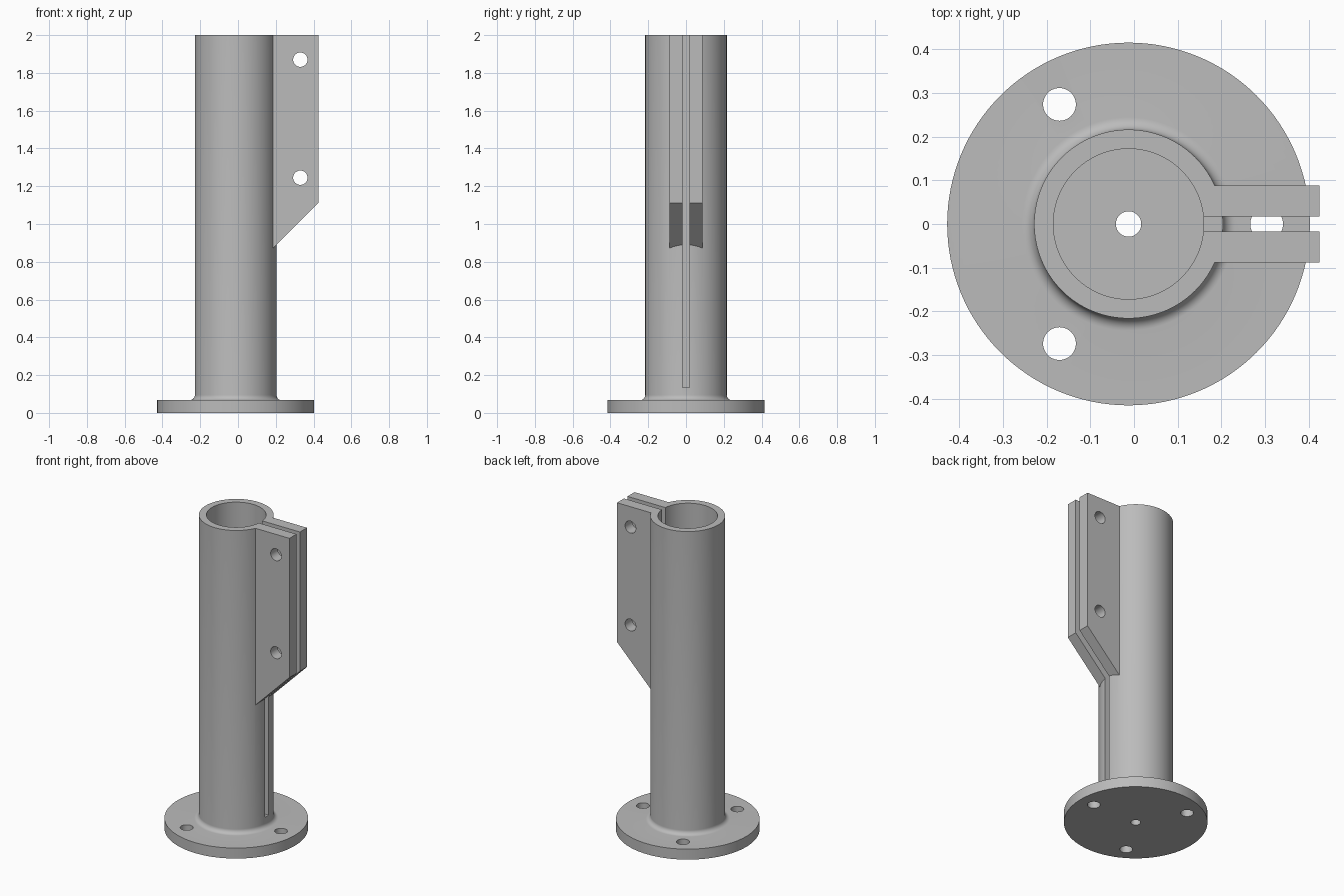
import bpy, bmesh
from math import sin, cos, pi, radians
from mathutils import Matrix, Vector

cube = bpy.data.objects.get("Cube")
if cube:
    bpy.data.objects.remove(cube, do_unlink=True)

AXIS = -0.0125          # x of the tube axis
HEIGHT = 2.0
FLANGE_R, FLANGE_Z = 0.415, 0.067
TUBE_R, BORE_R, FILLET = 0.216, 0.172, 0.028
SLOT_HALF, EAR_HALF = 0.0175, 0.0885

grey = bpy.data.materials.new("plain grey")
grey.use_nodes = True
colour = (0.5, 0.5, 0.5, 1)
grey.diffuse_color = colour
grey.node_tree.nodes["Principled BSDF"].inputs["Base Color"].default_value = colour


def finish(name, bm):
    bmesh.ops.recalc_face_normals(bm, faces=bm.faces)
    mesh = bpy.data.meshes.new(name)
    bm.to_mesh(mesh)
    bm.free()
    mesh.materials.append(grey)
    obj = bpy.data.objects.new(name, mesh)
    bpy.context.collection.objects.link(obj)
    return obj


def lathe(name, profile, steps=128):
    """Spin a closed (radius, z) outline around the tube axis."""
    bm = bmesh.new()
    rings = []
    for i in range(steps):
        a = 2 * pi * i / steps
        rings.append([bm.verts.new((AXIS + r * cos(a), r * sin(a), z)) for r, z in profile])
    n = len(profile)
    for i in range(steps):
        p, q = rings[i], rings[(i + 1) % steps]
        for j in range(n):
            k = (j + 1) % n
            bm.faces.new((p[j], q[j], q[k], p[k]))
    return finish(name, bm)


def slab(name, outline, half):
    """Extrude an (x, z) outline from y = -half to y = half."""
    bm = bmesh.new()
    face = bm.faces.new([bm.verts.new((x, -half, z)) for x, z in outline])
    new = bmesh.ops.extrude_face_region(bm, geom=[face])["geom"]
    verts = [v for v in new if isinstance(v, bmesh.types.BMVert)]
    bmesh.ops.translate(bm, verts=verts, vec=(0, 2 * half, 0))
    return finish(name, bm)


def drill(name, centre, radius, depth, along_y=False):
    bm = bmesh.new()
    turn = Matrix.Rotation(pi / 2, 4, "X") if along_y else Matrix()
    bmesh.ops.create_cone(bm, cap_ends=True, segments=48, radius1=radius, radius2=radius,
                          depth=depth, matrix=Matrix.Translation(Vector(centre)) @ turn)
    return finish(name, bm)


def combine(obj, tool, operation):
    tool.hide_render = True
    bpy.context.view_layer.objects.active = obj
    mod = obj.modifiers.new(operation.title(), "BOOLEAN")
    mod.operation, mod.solver, mod.object = operation, "EXACT", tool
    bpy.ops.object.modifier_apply(modifier=mod.name)
    bpy.data.objects.remove(tool, do_unlink=True)


# Flange and tube with a filleted foot, blind bore and centre hole
fillet = [(TUBE_R + FILLET * (1 - sin(a)), FLANGE_Z + FILLET * (1 - cos(a)))
          for a in (i * pi / 16 for i in range(9))]
clamp = lathe("clamp_post", [(0.029, 0), (FLANGE_R, 0), (FLANGE_R, FLANGE_Z)] + fillet
              + [(TUBE_R, HEIGHT), (BORE_R, HEIGHT), (BORE_R, FLANGE_Z), (0.029, FLANGE_Z)])

# Clamp ears, joined to the tube wall
ears = slab("clamp_ears", [(0.173, 0.86), (0.425, 1.112), (0.425, HEIGHT), (0.173, HEIGHT)],
            EAR_HALF)
combine(clamp, ears, "UNION")

# Slot that splits the ears and runs down the tube
slot = slab("slot_cutter", [(0.09, 0.135), (0.6, 0.135), (0.6, 2.2), (0.09, 2.2)], SLOT_HALF)
combine(clamp, slot, "DIFFERENCE")

# Clamp bolt holes through the ears
for z in (1.245, 1.87):
    combine(clamp, drill("bolt_cutter", (0.33, 0, z), 0.038, 0.5, True), "DIFFERENCE")

# Three mounting holes in the flange
for angle in (0, 120, 240):
    a = radians(angle)
    centre = (AXIS + 0.316 * cos(a), 0.316 * sin(a), FLANGE_Z / 2)
    combine(clamp, drill("mount_cutter", centre, 0.0375, 0.2), "DIFFERENCE")

bpy.ops.object.select_all(action="DESELECT")
clamp.select_set(True)
bpy.context.view_layer.objects.active = clamp
bpy.ops.object.shade_smooth_by_angle(angle=radians(30))
